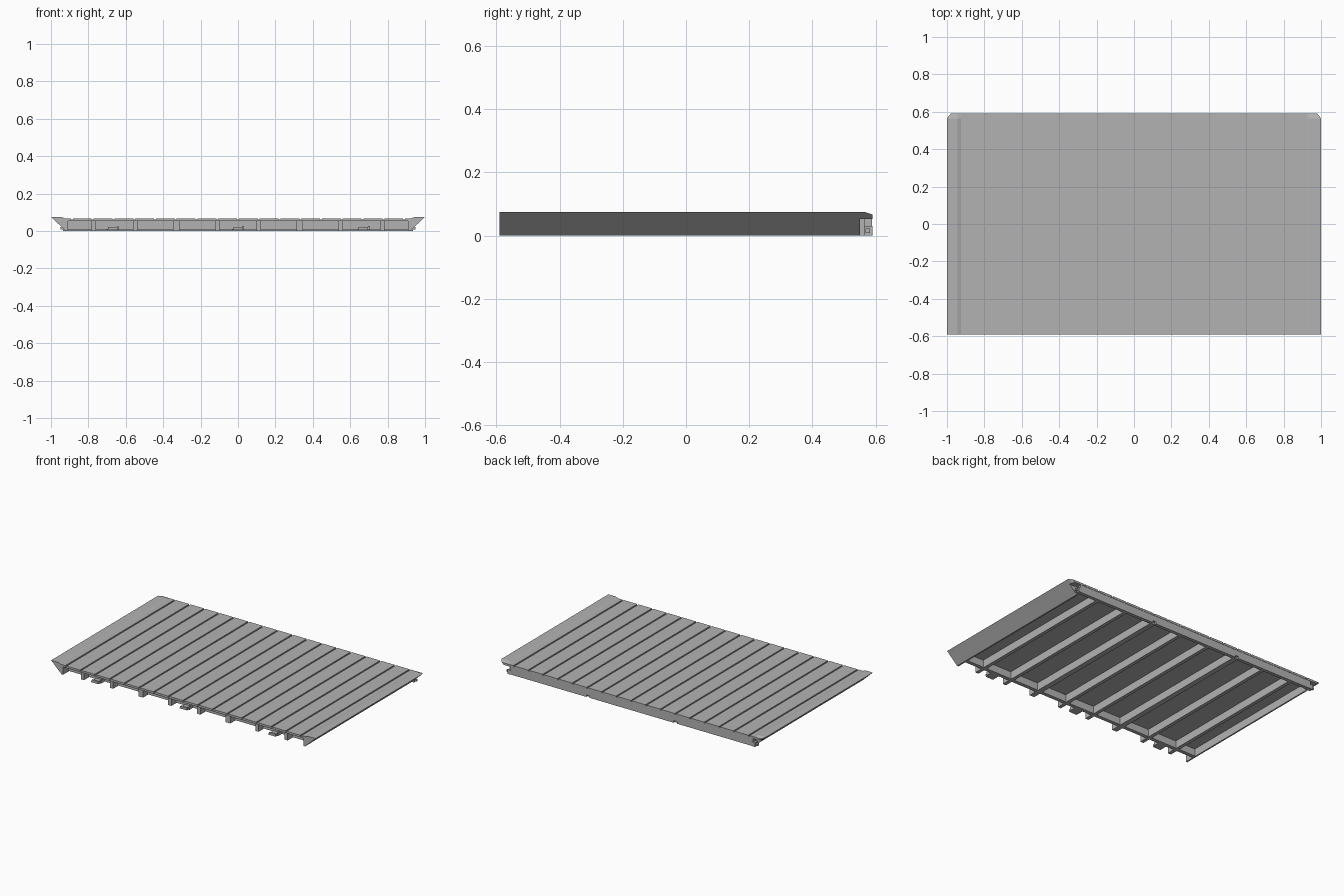
import bpy
import bmesh

if "Cube" in bpy.data.objects:
    bpy.data.objects.remove(bpy.data.objects["Cube"], do_unlink=True)

grey = bpy.data.materials.new("plain_grey")
grey.use_nodes = True
colour = (0.45, 0.45, 0.45, 1)
grey.diffuse_color = colour
grey.node_tree.nodes["Principled BSDF"].inputs["Base Color"].default_value = colour

FRONT, BACK = -0.59, 0.59
DECK_LOW, DECK_TOP, RIM_TOP = 0.053, 0.067, 0.075


def loft(name, stations):
    """Solid through (y, xz profile) stations with equal point counts."""
    bm = bmesh.new()
    rings = [[bm.verts.new((x, y, z)) for x, z in prof] for y, prof in stations]
    for a, b in zip(rings, rings[1:]):
        for i in range(len(a)):
            j = (i + 1) % len(a)
            bm.faces.new((a[i], a[j], b[j], b[i]))
    bm.faces.new(rings[0])
    bm.faces.new(rings[-1])
    bmesh.ops.recalc_face_normals(bm, faces=bm.faces)
    mesh = bpy.data.meshes.new(name)
    bm.to_mesh(mesh)
    bm.free()
    mesh.materials.append(grey)
    obj = bpy.data.objects.new(name, mesh)
    bpy.context.collection.objects.link(obj)
    return obj


def box(name, x0, x1, y0, y1, z0, z1):
    prof = [(x0, z0), (x1, z0), (x1, z1), (x0, z1)]
    return loft(name, [(y0, prof), (y1, prof)])


def mirrored(prof, side):
    return [(side * x, z) for x, z in prof]


# Planked deck with narrow grooves along its depth
pitch, half, floor = 0.111, 0.005, 0.060
deck = [(-0.94, DECK_LOW), (-0.94, DECK_TOP)]
for k in range(-8, 9):
    x = k * pitch
    deck += [(x - half, DECK_TOP), (x - half, floor),
             (x + half, floor), (x + half, DECK_TOP)]
deck += [(0.94, DECK_TOP), (0.94, DECK_LOW)]
loft("planked_deck", [(FRONT, deck), (BACK, deck)])

for side, label in ((1, "left"), (-1, "right")):
    # Raised rim, with its back corner bevelled
    rim = [(0.92, DECK_LOW), (0.976, DECK_LOW), (1.0, RIM_TOP),
           (0.945, RIM_TOP), (0.925, DECK_TOP)]
    tip = [(0.92, DECK_LOW), (0.965, DECK_LOW), (0.98, DECK_TOP),
           (0.945, DECK_TOP), (0.925, DECK_TOP - 0.001)]
    rim, tip = mirrored(rim, side), mirrored(tip, side)
    loft(label + "_rim", [(FRONT, rim), (0.565, rim), (BACK, tip)])

    # Sloping side skirt, stopping short of the back corner
    skirt = mirrored([(0.91, 0), (0.92, 0), (0.977, DECK_LOW), (0.91, DECK_LOW)], side)
    loft(label + "_skirt", [(FRONT, skirt), (0.55, skirt)])

    # Hinge block and pin in the corner recess
    x0, x1 = sorted((side * 0.91, side * 0.935))
    box(label + "_hinge_block", x0, x1, 0.563, BACK, 0, 0.03)
    x0, x1 = sorted((side * 0.93, side * 0.95))
    box(label + "_hinge_pin", x0, x1, 0.568, 0.582, 0.008, 0.022)

    # Underside ribs
    for n, x in enumerate((0.11, 0.33, 0.55, 0.77)):
        w = 0.018 if n == 1 else 0.012
        box(f"{label}_rib_{n + 1}", side * x - w, side * x + w,
            -0.58, 0.575, 0, DECK_LOW + 0.001)

# Back wall with two small notches in its lower edge
wall = [(-0.92, DECK_LOW + 0.001), (-0.92, 0)]
for x in (-0.33, 0.33):
    wall += [(x - 0.012, 0), (x - 0.012, 0.014), (x + 0.012, 0.014), (x + 0.012, 0)]
wall += [(0.92, 0), (0.92, DECK_LOW + 0.001)]
loft("back_wall", [(0.565, wall), (0.588, wall)])

# Front cross beam, set back under the deck
box("front_cross_beam", -0.91, 0.91, -0.53, -0.505, 0.004, DECK_LOW + 0.001)

# Latch clips: a flat tongue with a raised hook
for n, x in enumerate((-0.67, 0, 0.67)):
    box(f"latch_tongue_{n + 1}", x - 0.032, x + 0.025, -0.585, -0.525, 0.004, 0.010)
    box(f"latch_hook_{n + 1}", x - 0.025, x + 0.025, -0.588, -0.575, 0.010, 0.022)
    box(f"latch_cheek_{n + 1}", x + 0.025, x + 0.032, -0.570, -0.525, 0.004, 0.026)
